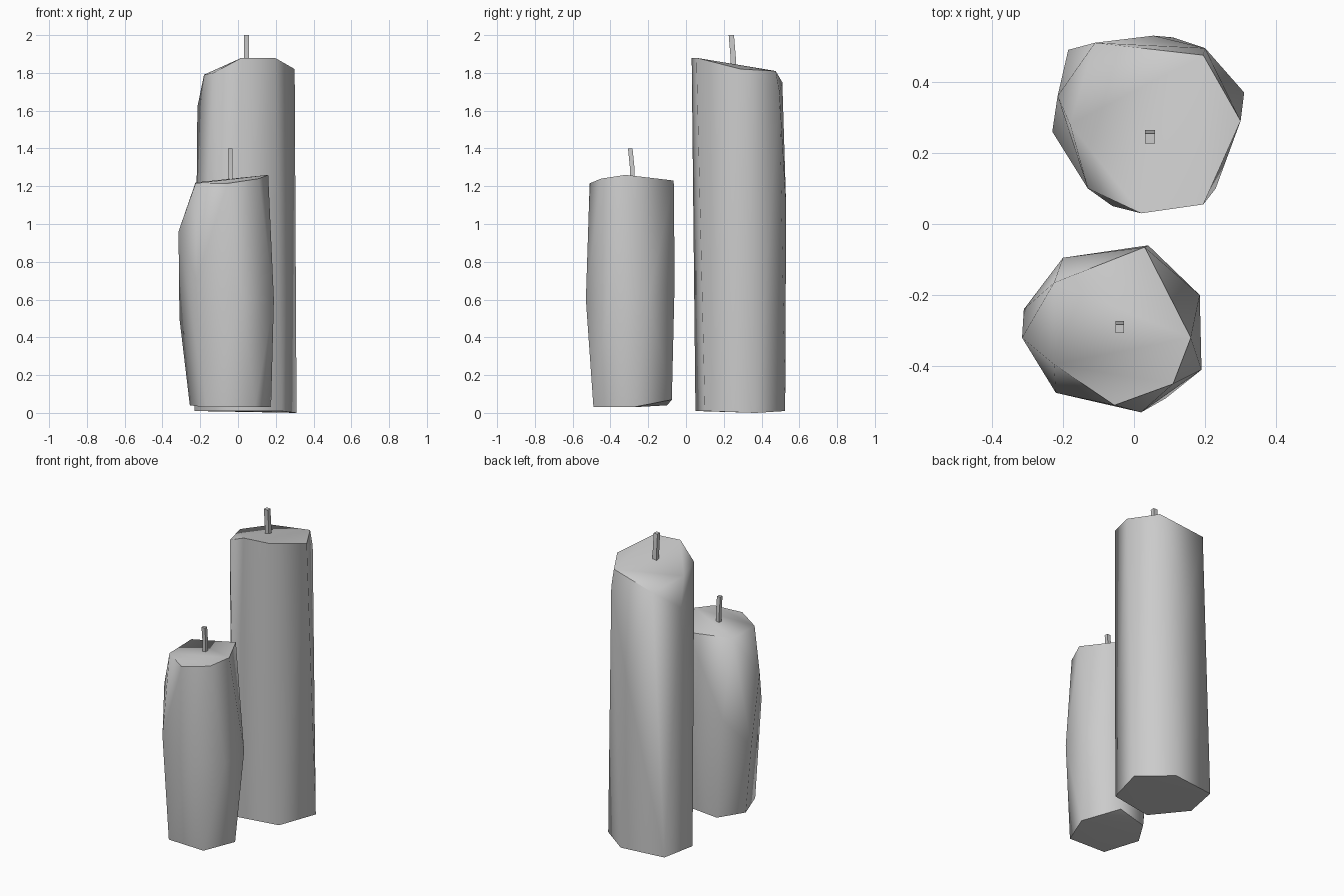
import bpy
import bmesh
import math
from mathutils import Vector

cube = bpy.data.objects.get("Cube")
if cube:
    bpy.data.objects.remove(cube, do_unlink=True)

# One plain grey wax shared by every part
wax = bpy.data.materials.new("grey wax")
wax.use_nodes = True
grey = (0.6, 0.6, 0.6, 1)
wax.diffuse_color = grey
wax.node_tree.nodes["Principled BSDF"].inputs["Base Color"].default_value = grey


def finish(name, bm, angle):
    """Turn a bmesh into a smooth shaded object with crisp rims."""
    bmesh.ops.recalc_face_normals(bm, faces=bm.faces)
    mesh = bpy.data.meshes.new(name)
    bm.to_mesh(mesh)
    bm.free()
    mesh.materials.append(wax)
    obj = bpy.data.objects.new(name, mesh)
    bpy.context.collection.objects.link(obj)
    bpy.ops.object.select_all(action="DESELECT")
    obj.select_set(True)
    bpy.context.view_layer.objects.active = obj
    bpy.ops.object.shade_smooth_by_angle(angle=math.radians(angle))
    return obj


def candle(name, rim, bulges, foot):
    """Wrap a faceted skin around the rim, side bulges and foot corners."""
    bm = bmesh.new()
    for point in rim + bulges + foot:
        bm.verts.new(point)
    result = bmesh.ops.convex_hull(bm, input=bm.verts)
    loose = [v for v in result["geom_interior"] if isinstance(v, bmesh.types.BMVert)]
    bmesh.ops.delete(bm, geom=loose, context="VERTS")
    bmesh.ops.dissolve_limit(bm, angle_limit=math.radians(1),
                             verts=bm.verts, edges=bm.edges)
    return finish(name, bm, 65)


def wick(name, path, half_width):
    """Sweep a small square along a slightly leaning path."""
    bm = bmesh.new()
    corners = [(-1, -1), (1, -1), (1, 1), (-1, 1)]
    rings = []
    for centre in path:
        rings.append([bm.verts.new(Vector(centre) + Vector((x, y, 0)) * half_width)
                      for x, y in corners])
    for lower, upper in zip(rings, rings[1:]):
        for i in range(len(corners)):
            j = (i + 1) % len(corners)
            bm.faces.new((lower[i], lower[j], upper[j], upper[i]))
    bm.faces.new(rings[0][::-1])
    bm.faces.new(rings[-1])
    return finish(name, bm, 30)


# Tall candle at the back
candle(
    "tall_candle",
    rim=[(.02, .03, 1.88), (.195, .055, 1.88), (.3, .29, 1.82), (.195, .475, 1.81),
         (-.11, .51, 1.75), (-.18, .28, 1.79), (-.13, .1, 1.8)],
    bulges=[(-.215, .36, 1.62), (.2, .495, 1.7), (.055, .53, 1.1)],
    foot=[(.23, .1, .01), (.31, .37, 0), (.11, .525, .01),
          (-.185, .49, .01), (-.23, .26, .01), (-.06, .05, .01)],
)
wick("tall_wick", [(.045, .25, 1.8), (.045, .25, 1.88), (.045, .24, 2)], .014)

# Short candle at the front
candle(
    "short_candle",
    rim=[(-.225, -.165, 1.22), (.03, -.065, 1.23), (.16, -.32, 1.26),
         (.11, -.45, 1.24), (-.055, -.51, 1.215), (-.225, -.395, 1.215)],
    bulges=[(-.315, -.32, .96), (-.31, -.24, .5), (.19, -.41, .6), (.185, -.2, .6),
            (.02, -.53, .6), (-.22, -.475, .7), (-.2, -.095, .7), (.04, -.06, .7)],
    foot=[(.175, -.28, .03), (.04, -.075, .07), (-.155, -.1, .04),
          (-.255, -.26, .04), (-.17, -.48, .03), (.09, -.49, .03)],
)
wick("short_wick", [(-.04, -.285, 1.2), (-.04, -.285, 1.3), (-.04, -.295, 1.4)], .012)
